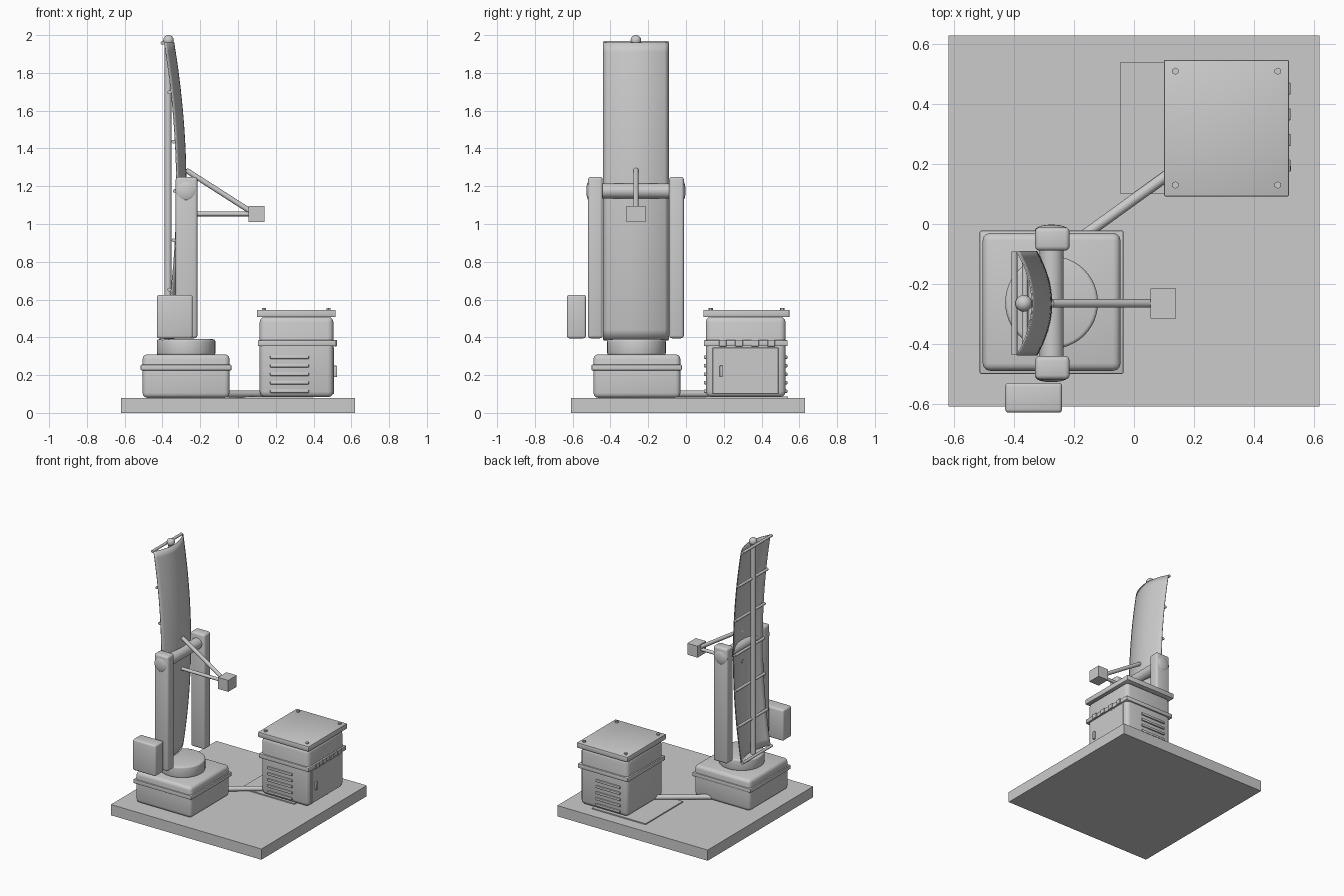
import bpy, bmesh, math
from mathutils import Vector

if "Cube" in bpy.data.objects:
    bpy.data.objects.remove(bpy.data.objects["Cube"])

YC = -0.265          # centre line of the dish tower
PX, PZ = -0.275, 1.175   # tilt axis


def finish(name, bm, smooth=True):
    bmesh.ops.recalc_face_normals(bm, faces=bm.faces)
    me = bpy.data.meshes.new(name)
    bm.to_mesh(me)
    bm.free()
    ob = bpy.data.objects.new(name, me)
    bpy.context.collection.objects.link(ob)
    if smooth:
        bpy.ops.object.select_all(action='DESELECT')
        ob.select_set(True)
        bpy.context.view_layer.objects.active = ob
        bpy.ops.object.shade_smooth_by_angle(angle=math.radians(35))
    return ob


def box(name, x, y, z, bevel=0.0, seg=3):
    """Box from (min, max) pairs, with optional rounded edges."""
    bm = bmesh.new()
    bmesh.ops.create_cube(bm, size=1)
    for v in bm.verts:
        v.co = [(a + b) / 2 + c * (b - a) for c, (a, b) in zip(v.co, (x, y, z))]
    if bevel:
        bmesh.ops.bevel(bm, geom=bm.edges[:], offset=bevel, segments=seg,
                        profile=0.5, affect='EDGES')
    return finish(name, bm, bevel > 0)


def rod(name, a, b, r, sides=20, bevel=0.0):
    """Cylinder between two points."""
    a, b = Vector(a), Vector(b)
    bm = bmesh.new()
    bmesh.ops.create_cone(bm, cap_ends=True, segments=sides, radius1=r, radius2=r,
                          depth=(b - a).length)
    if bevel:
        rims = [e for e in bm.edges if abs(e.verts[0].co.z - e.verts[1].co.z) < 1e-5]
        bmesh.ops.bevel(bm, geom=rims, offset=bevel, segments=3, profile=0.5,
                        affect='EDGES')
    ob = finish(name, bm)
    ob.rotation_mode = 'QUATERNION'
    ob.rotation_quaternion = (b - a).to_track_quat('Z', 'Y')
    ob.location = (a + b) / 2
    return ob


def ball(name, loc, size):
    bm = bmesh.new()
    bmesh.ops.create_uvsphere(bm, u_segments=24, v_segments=14, radius=1)
    for v in bm.verts:
        v.co = [c * s for c, s in zip(v.co, size)]
    ob = finish(name, bm)
    ob.location = loc
    return ob


def panel_x(y, z):
    """Reflector surface, bowed in both directions."""
    return PX - 0.065 * ((z - PZ) / 0.785) ** 2 - 0.05 * ((y - YC) / 0.173) ** 2


# Ground slab and thin pad
box("base_slab", (-0.62, 0.62), (-0.61, 0.63), (0, 0.08))
box("cabinet_pad", (-0.045, 0.395), (0.10, 0.54), (0.08, 0.088))

# Pedestal with flange and turntable
box("pedestal", (-0.505, -0.045), (-0.49, -0.03), (0.08, 0.31), 0.025)
box("pedestal_flange", (-0.515, -0.035), (-0.50, -0.022), (0.225, 0.255), 0.005, 2)
rod("turntable", (PX, -0.262, 0.305), (PX, -0.262, 0.39), 0.155, 48, 0.012)

# Yoke arms, pivot shaft and caps
for side, s in (("front", -1), ("back", 1)):
    yc = YC + s * 0.215
    box(side + "_yoke_arm", (-0.33, -0.215), (yc - 0.039, yc + 0.039), (0.395, 1.25), 0.015)
    ball(side + "_pivot_cap", (PX, yc + s * 0.03, PZ), (0.055, 0.018, 0.055))
rod("pivot_shaft", (PX, YC - 0.2, PZ), (PX, YC + 0.2, PZ), 0.04, 32)
box("drive_box", (-0.43, -0.24), (-0.63, -0.53), (0.395, 0.625), 0.012)

# Curved reflector panel
bm = bmesh.new()
NY, NZ = 16, 32
grid = []
for i in range(NZ + 1):
    z = 0.39 + 1.57 * i / NZ
    ys = [YC - 0.173 + 0.346 * j / NY for j in range(NY + 1)]
    grid.append([bm.verts.new((panel_x(y, z), y, z)) for y in ys])
for i in range(NZ):
    for j in range(NY):
        bm.faces.new((grid[i][j], grid[i][j + 1], grid[i + 1][j + 1], grid[i + 1][j]))
panel = finish("reflector_panel", bm)
mod = panel.modifiers.new("thickness", 'SOLIDIFY')
mod.thickness = 0.005
mod.offset = 0

# Spine and cross ribs behind the panel
rod("spine", (-0.37, YC, 0.39), (-0.37, YC, 1.965), 0.018)
ball("spine_tip", (-0.368, YC, 1.972), (0.028, 0.028, 0.028))
for i in range(7):
    z = 0.392 + 0.261 * i
    x = panel_x(YC + 0.173, z) - 0.01
    rod(f"cross_rib_{i + 1}", (x, YC - 0.173, z), (x, YC + 0.173, z), 0.01, 12)

# Feed box on two struts
box("feed_box", (0.055, 0.14), (YC - 0.05, YC + 0.05), (1.01, 1.095))
rod("upper_feed_strut", (-0.275, YC, 1.285), (0.08, YC, 1.058), 0.014)
rod("lower_feed_strut", (-0.285, YC, 1.053), (0.08, YC, 1.053), 0.012)

# Equipment cabinet with flange, lid and bolts
box("cabinet", (0.115, 0.505), (0.105, 0.527), (0.083, 0.51), 0.03)
box("cabinet_flange", (0.105, 0.517), (0.094, 0.538), (0.353, 0.385), 0.005, 2)
box("cabinet_lid", (0.10, 0.517), (0.092, 0.548), (0.507, 0.546), 0.005, 2)
for i, (x, y) in enumerate([(x, y) for x in (0.138, 0.48) for y in (0.13, 0.51)]):
    rod(f"lid_bolt_{i + 1}", (x, y, 0.54), (x, y, 0.556), 0.012, 6)

# Door, handle, latches and louvres
box("cabinet_door", (0.50, 0.509), (0.14, 0.49), (0.10, 0.345), 0.002, 1)
box("door_handle", (0.505, 0.524), (0.178, 0.194), (0.19, 0.25), 0.003, 2)
for i in range(4):
    y = 0.195 + 0.0855 * i
    box(f"latch_{i + 1}", (0.51, 0.523), (y - 0.02, y + 0.02), (0.352, 0.387), 0.002, 1)
for side, y in (("front", 0.105), ("back", 0.527)):
    for i in range(5):
        z = 0.115 + 0.045 * i
        box(f"{side}_louvre_{i + 1}", (0.17, 0.375), (y - 0.01, y + 0.01),
            (z - 0.009, z + 0.009), 0.004, 2)

# Cable conduit between pedestal and cabinet
rod("conduit", (-0.20, -0.062, 0.1), (0.16, 0.198, 0.1), 0.018)
